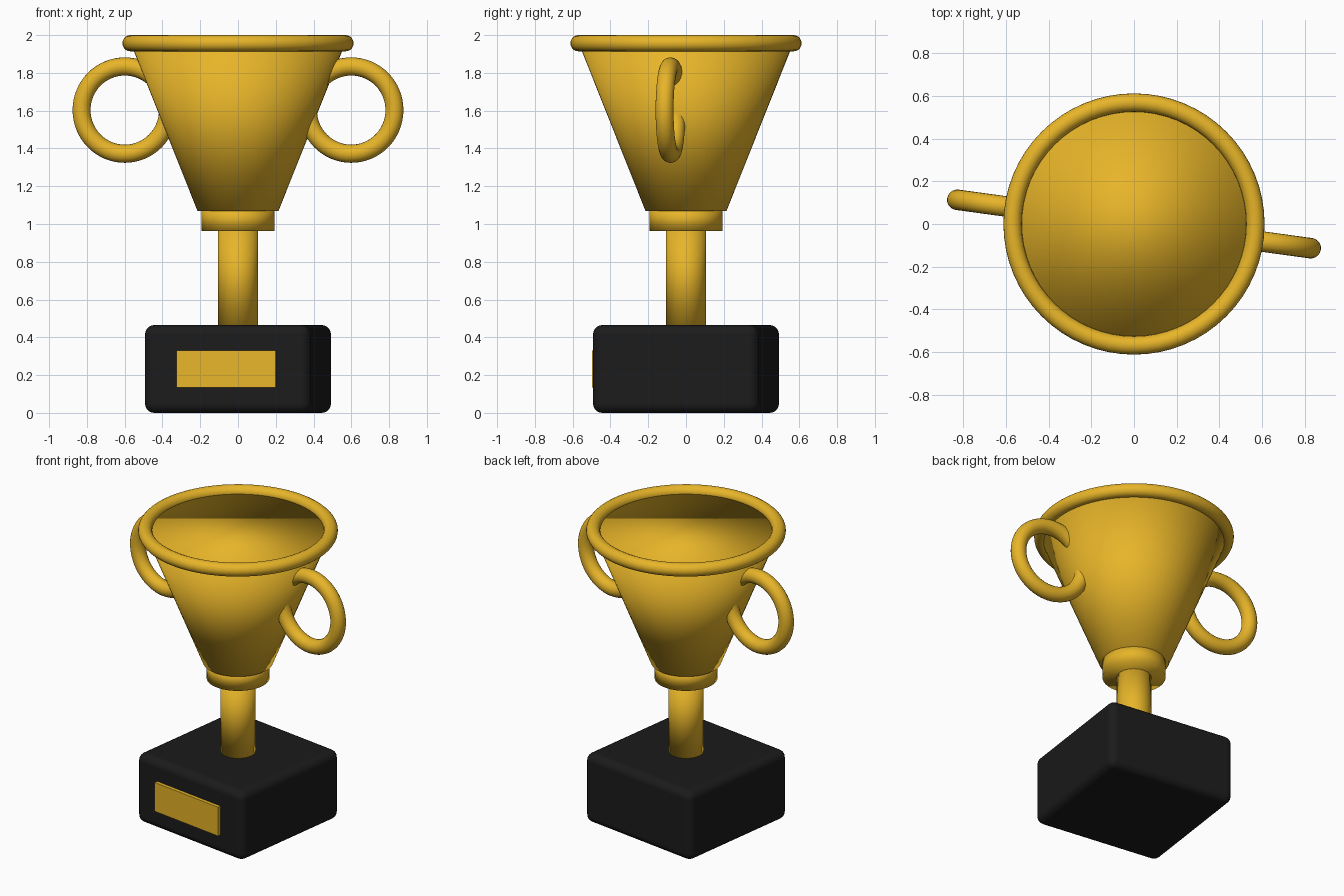
import bpy
import math

default = bpy.data.objects.get("Cube")
if default:
    bpy.data.objects.remove(default, do_unlink=True)

# The plinth, plate and handles share a slight turn about the vertical axis
TURN = math.radians(-7.8)


def turned(x, y, z):
    return (x * math.cos(TURN) - y * math.sin(TURN),
            x * math.sin(TURN) + y * math.cos(TURN), z)


def make_material(name, rgb):
    mat = bpy.data.materials.new(name)
    mat.use_nodes = True
    color = (*rgb, 1.0)
    mat.diffuse_color = color
    mat.node_tree.nodes["Principled BSDF"].inputs["Base Color"].default_value = color
    return mat


gold = make_material("gold", (0.80, 0.46, 0.022))
black = make_material("black", (0.011, 0.011, 0.011))


def finish(name, mat, smooth=True):
    obj = bpy.context.object
    obj.name = name
    obj.data.materials.append(mat)
    if smooth:
        bpy.ops.object.shade_smooth()
    return obj


def column(name, bottom, top, r_bottom, r_top):
    """Closed round column or cone frustum between two heights."""
    bpy.ops.mesh.primitive_cone_add(vertices=64, radius1=r_bottom, radius2=r_top,
                                    depth=top - bottom,
                                    location=(0, 0, (top + bottom) / 2))
    return finish(name, gold)


def ring(name, major, minor, location, rotation=(0, 0, 0)):
    bpy.ops.mesh.primitive_torus_add(major_radius=major, minor_radius=minor,
                                     major_segments=64, minor_segments=20,
                                     location=location, rotation=rotation)
    return finish(name, gold)


def block(name, size, location, mat, smooth=False):
    bpy.ops.mesh.primitive_cube_add(size=1, location=turned(*location),
                                    rotation=(0, 0, TURN))
    bpy.context.object.scale = size
    bpy.ops.object.transform_apply(location=False, rotation=False, scale=True)
    return finish(name, mat, smooth)


# Plinth with rounded edges
base = block("base", (0.886, 0.886, 0.465), (0, 0, 0.2325), black, smooth=True)
bevel = base.modifiers.new("rounded_edges", "BEVEL")
bevel.width = 0.05
bevel.segments = 5
bevel.harden_normals = True

# Name plate standing proud of the plinth front
block("name_plate", (0.53, 0.03, 0.195), (0, -0.451, 0.232), gold)

# Stem, collar, filled cup and rolled rim
column("stem", 0.45, 0.98, 0.106, 0.106)
column("collar", 0.962, 1.09, 0.193, 0.193)
column("cup", 1.068, 1.957, 0.214, 0.568)
ring("rim", 0.569, 0.043, (0, 0, 1.957))

# Ring handles
for name, side in (("left_handle", 1), ("right_handle", -1)):
    ring(name, 0.231, 0.048, turned(0.605 * side, 0, 1.603), (math.pi / 2, 0, TURN))
